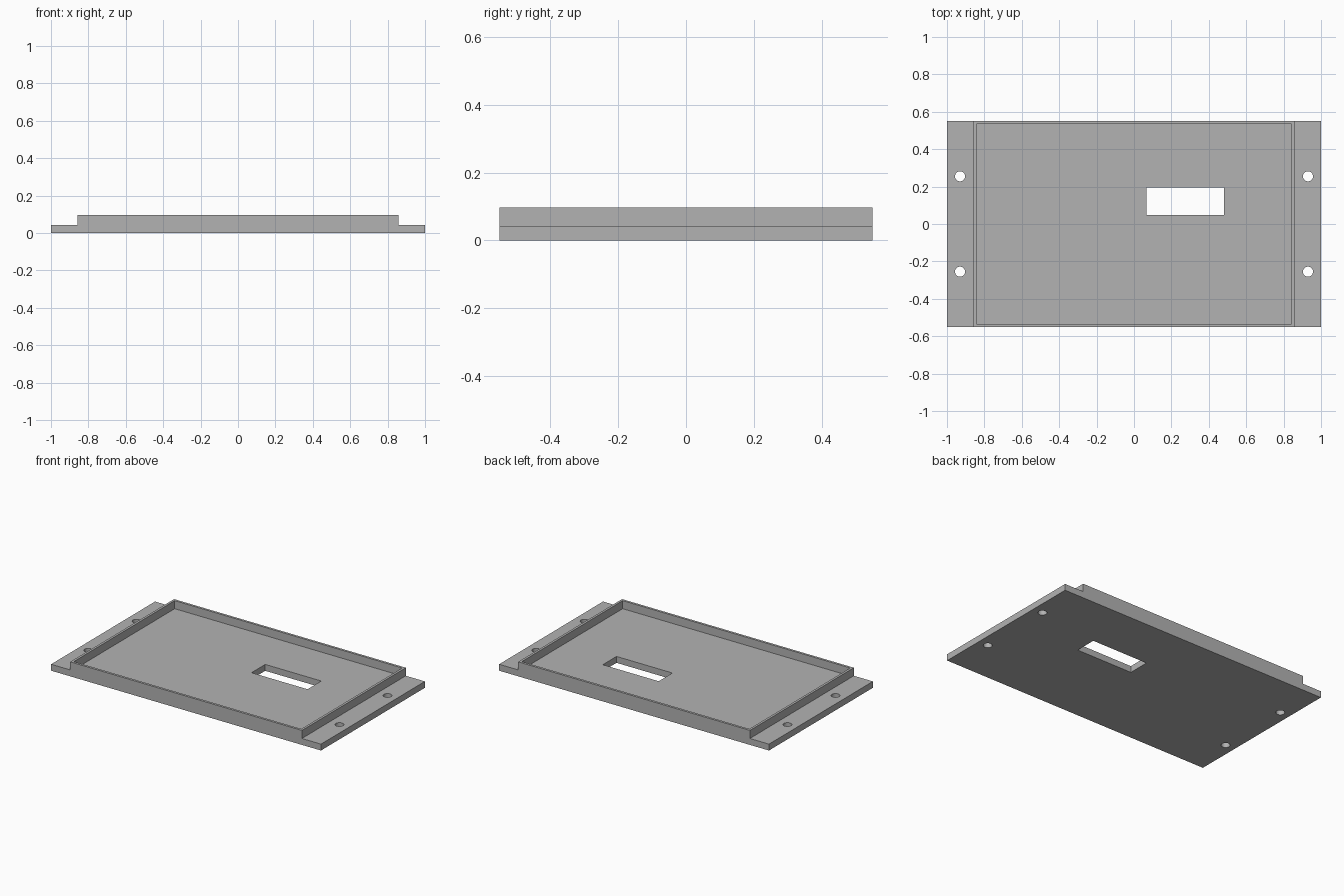
import bpy
import bmesh

default = bpy.data.objects.get("Cube")
if default:
    bpy.data.objects.remove(default, do_unlink=True)

# Main dimensions
HALF_LENGTH, HALF_WIDTH = 1.0, 0.55
BASE, TOP = 0.043, 0.097
BODY = 0.859
RIM = 0.016

grey = bpy.data.materials.new("plain grey")
grey.use_nodes = True
grey.diffuse_color = (0.45, 0.45, 0.45, 1)
shader = grey.node_tree.nodes["Principled BSDF"]
shader.inputs["Base Color"].default_value = grey.diffuse_color
shader.inputs["Roughness"].default_value = 0.6


def cut(target, cutter):
    """Subtract the cutter from the target, then discard it."""
    cutter.hide_render = True
    mod = target.modifiers.new("cut", "BOOLEAN")
    mod.operation = "DIFFERENCE"
    mod.solver = "EXACT"
    mod.object = cutter
    bpy.context.view_layer.objects.active = target
    bpy.ops.object.modifier_apply(modifier=mod.name)
    bpy.data.objects.remove(cutter, do_unlink=True)


def box(name, x0, x1, y0, y1, z0, z1):
    bpy.ops.mesh.primitive_cube_add(
        size=1, location=((x0 + x1) / 2, (y0 + y1) / 2, (z0 + z1) / 2))
    obj = bpy.context.object
    obj.name = name
    obj.scale = (x1 - x0, y1 - y0, z1 - z0)
    bpy.ops.object.transform_apply(location=False, rotation=False)
    return obj


# Stepped panel: end profile extruded from front to back
half = [(HALF_LENGTH, 0), (HALF_LENGTH, BASE), (BODY, BASE), (BODY, TOP)]
profile = half + [(-x, z) for x, z in reversed(half)]
bm = bmesh.new()
face = bm.faces.new([bm.verts.new((x, -HALF_WIDTH, z)) for x, z in profile])
sweep = bmesh.ops.extrude_face_region(bm, geom=[face])
bmesh.ops.translate(
    bm, vec=(0, 2 * HALF_WIDTH, 0),
    verts=[v for v in sweep["geom"] if isinstance(v, bmesh.types.BMVert)])
bmesh.ops.recalc_face_normals(bm, faces=bm.faces)
mesh = bpy.data.meshes.new("mounting_panel")
bm.to_mesh(mesh)
bm.free()
mesh.materials.append(grey)
panel = bpy.data.objects.new("mounting_panel", mesh)
bpy.context.collection.objects.link(panel)

# Shallow tray inside the thin rim
ix, iy = BODY - RIM, HALF_WIDTH - RIM
cut(panel, box("tray_cutter", -ix, ix, -iy, iy, BASE, TOP + 0.1))

# Rectangular window through the floor
cut(panel, box("window_cutter", 0.066, 0.481, 0.049, 0.194, -0.1, 0.2))

# Screw holes in both side flanges
for x in (-0.93, 0.93):
    for y in (-0.255, 0.255):
        bpy.ops.mesh.primitive_cylinder_add(
            vertices=32, radius=0.027, depth=0.4, location=(x, y, 0))
        cut(panel, bpy.context.object)

# Single material, with smooth hole walls and crisp edges
panel.data.materials.clear()
panel.data.materials.append(grey)
for poly in panel.data.polygons:
    poly.material_index = 0
bpy.ops.object.select_all(action="DESELECT")
panel.select_set(True)
bpy.context.view_layer.objects.active = panel
bpy.ops.object.shade_smooth_by_angle()
